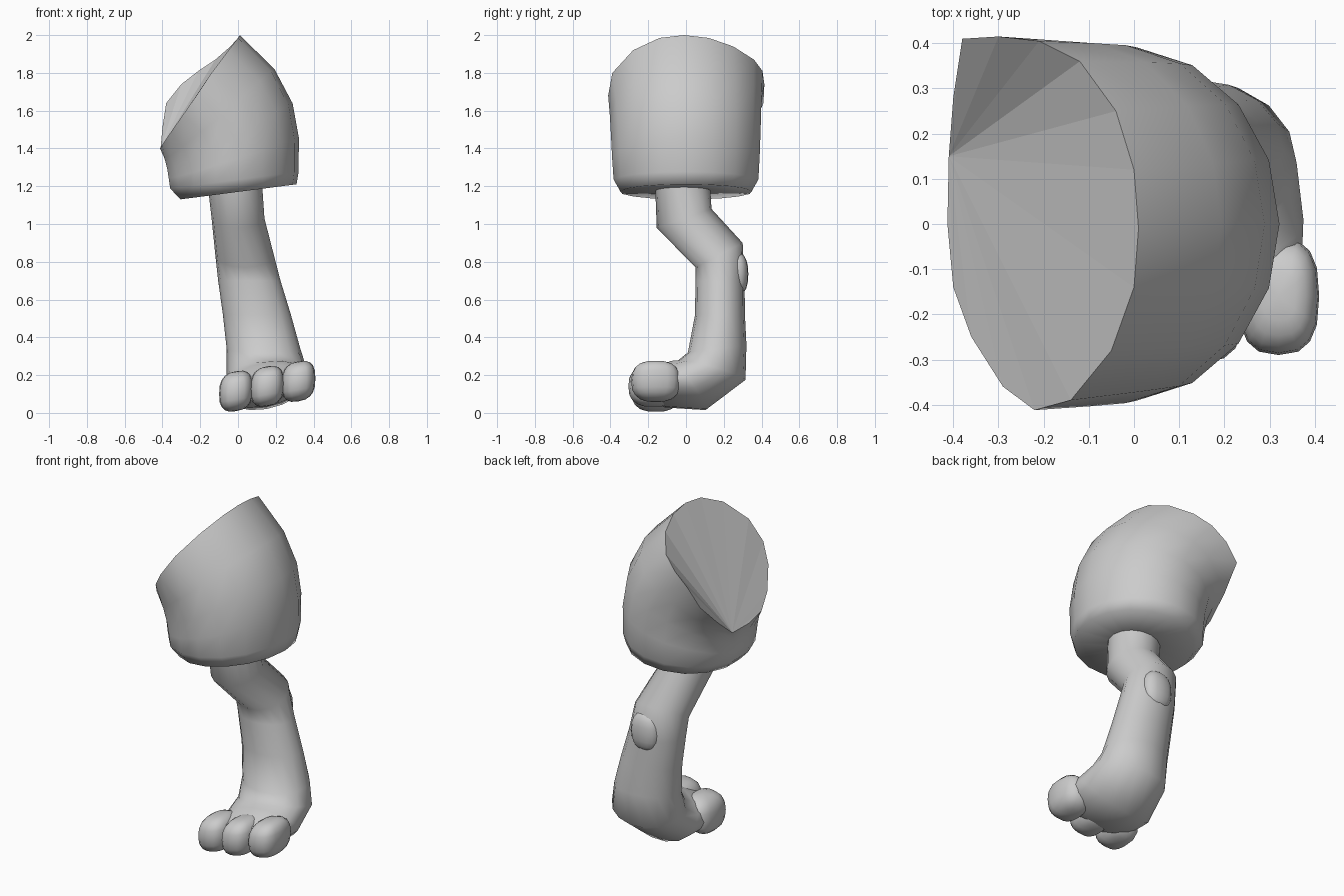
import bpy, bmesh
from math import sin, cos, pi, copysign
from mathutils import Vector

cube = bpy.data.objects.get("Cube")
if cube:
    bpy.data.objects.remove(cube)

grey = bpy.data.materials.new("plain_grey")
grey.use_nodes = True
COLOUR = (0.6, 0.6, 0.6, 1)
grey.diffuse_color = COLOUR
grey.node_tree.nodes["Principled BSDF"].inputs["Base Color"].default_value = COLOUR


def finish(name, bm):
    bmesh.ops.recalc_face_normals(bm, faces=bm.faces)
    mesh = bpy.data.meshes.new(name)
    bm.to_mesh(mesh)
    bm.free()
    mesh.materials.append(grey)
    obj = bpy.data.objects.new(name, mesh)
    bpy.context.collection.objects.link(obj)
    return obj


def loft(bm, rings):
    """Skin a list of equal-length point rings; returns the vertex rings."""
    loops = [[bm.verts.new(p) for p in ring] for ring in rings]
    n = len(loops[0])
    for a, b in zip(loops, loops[1:]):
        for i in range(n):
            j = (i + 1) % n
            bm.faces.new((a[i], a[j], b[j], b[i])).smooth = True
    return loops


# Thigh: oval base rising to a slanted, flared rim
RIM = [(.01, -.01, 2), (0, .12, 1.985), (-.04, .25, 1.94), (-.12, .36, 1.87),
       (-.21, .405, 1.81), (-.3, .415, 1.74), (-.38, .41, 1.64), (-.4, .28, 1.51),
       (-.41, .15, 1.4), (-.413, 0, 1.4), (-.4, -.14, 1.42), (-.36, -.25, 1.48),
       (-.29, -.36, 1.58), (-.22, -.412, 1.68), (-.14, -.39, 1.8),
       (-.05, -.28, 1.92), (0, -.14, 1.985)]
N = len(RIM)


def oval(cx, rx, ry, z):
    ring = []
    for i in range(N):
        a = 2 * pi * i / N
        x = cx + rx * cos(a)
        ring.append(Vector((x, ry * sin(a), z + .13 * x)))
    return ring


base = oval(-.022, .343, .385, 1.235)
rings = [oval(-.01, .1, .1, 1.18), oval(0, .31, .35, 1.17), base]
for t in (.25, .5, .75, 1):
    ring = []
    for low, top in zip(base, RIM):
        p = low.lerp(Vector(top), t ** 3)
        p.z = low.z + (top[2] - low.z) * t
        bulge = 1 + .1 * t * (1 - t)
        ring.append(Vector((p.x * bulge, p.y * bulge, p.z)))
    rings.append(ring)
bm = bmesh.new()
loops = loft(bm, rings)
bm.faces.new(loops[0])
rim = loops[-1]
hub = 8
for k in range(1, N - 1):
    bm.faces.new((rim[hub], rim[(hub + k) % N], rim[(hub + k + 1) % N]))
bmesh.ops.split_edges(bm, edges=[e for e in bm.edges if e.verts[0] in rim and e.verts[1] in rim
                                 and any(not f.smooth for f in e.link_faces)
                                 and any(f.smooth for f in e.link_faces)])
finish("thigh", bm)

# Lower leg and foot: centre, half width, half depth as (y, z), sideways roll
SECTIONS = [((-.02, -.02, 1.25), .145, (.145, 0), 0),
            ((0, -.01, 1.03), .14, (.145, .05), 0),
            ((.035, .175, .835), .155, (.125, .065), 0),
            ((.06, .18, .7), .165, (.13, 0), 0),
            ((.1, .18, .52), .18, (.132, 0), 0),
            ((.135, .165, .34), .195, (.155, .02), 0),
            ((.15, .135, .225), .21, (.18, -.05), .1),
            ((.15, .01, .145), .225, (.1, -.125), .17),
            ((.145, -.12, .14), .225, (.01, -.105), .17),
            ((.145, -.2, .14), .17, (.01, -.07), .17)]
SIDES = 16
rings = []
for c, rx, (dy, dz), roll in SECTIONS:
    side, depth = Vector((rx, 0, rx * roll)), Vector((0, dy, dz))
    rings.append([Vector(c) + side * cos(2 * pi * i / SIDES) + depth * sin(2 * pi * i / SIDES)
                  for i in range(SIDES)])
bm = bmesh.new()
loops = loft(bm, rings)
bm.faces.new(loops[0])
bm.faces.new(loops[-1])
finish("lower_leg", bm)


def blob(name, centre, size, power, roll=0):
    """Rounded box made from a sphere."""
    bm = bmesh.new()
    bmesh.ops.create_uvsphere(bm, u_segments=16, v_segments=10, radius=1)
    for v in bm.verts:
        p = Vector([copysign(abs(c) ** power, c) * s for c, s in zip(v.co, size)])
        p.z += p.x * roll
        v.co = p + Vector(centre)
    for f in bm.faces:
        f.smooth = True
    return finish(name, bm)


# Toes
for i, name in enumerate(("right_toe", "middle_toe", "left_toe")):
    blob(name, (-.01 + .165 * i, -.16 - .015 * (i == 1), .115 + .026 * i),
         (.09, .13, .106), .75, .17)

# Round pad on the back of the leg
blob("back_pad", (.07, .27, .735), (.09, .06, .115), .85)
